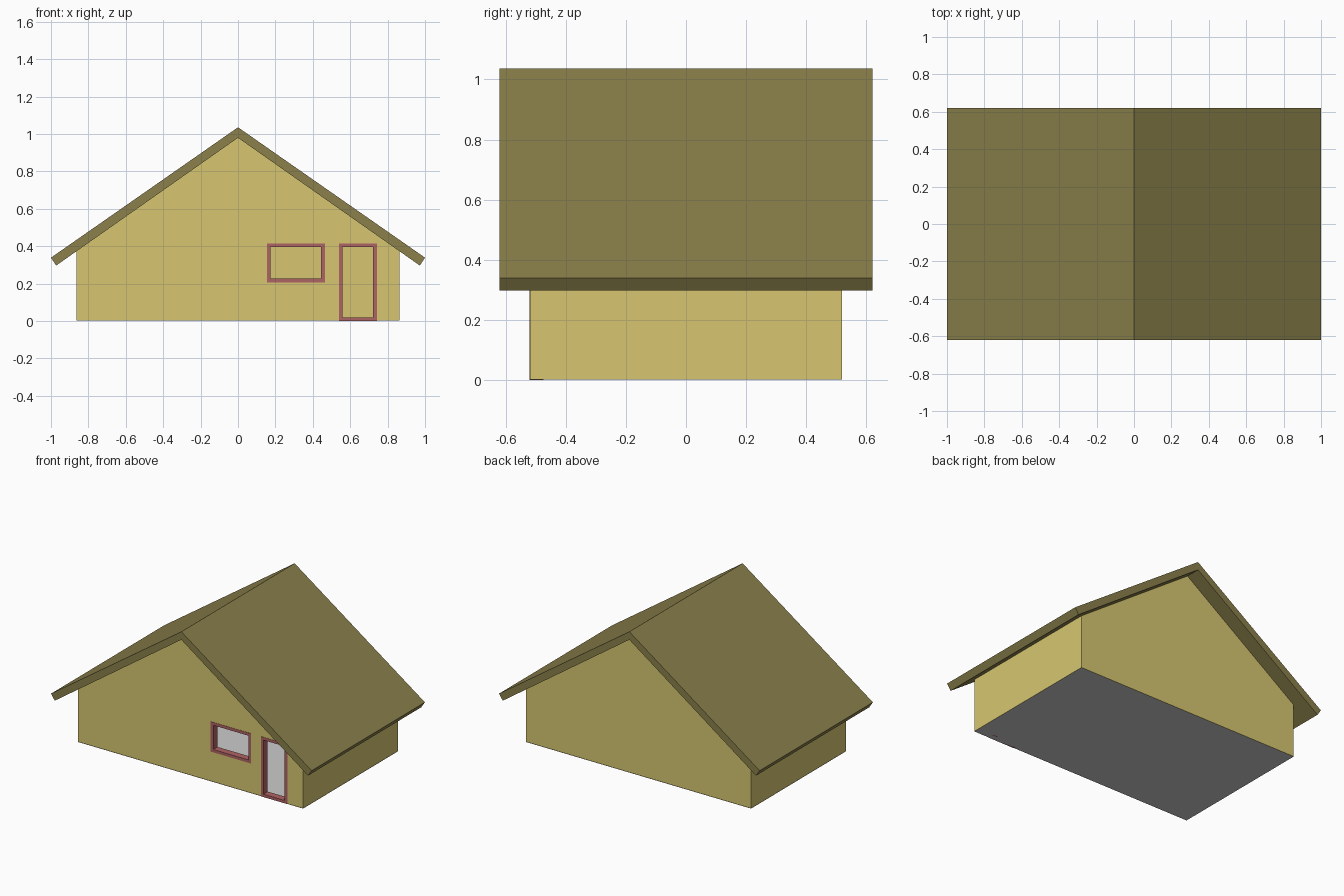
import bpy, bmesh

if "Cube" in bpy.data.objects:
    bpy.data.objects.remove(bpy.data.objects["Cube"])


def material(name, rgb):
    m = bpy.data.materials.new(name)
    m.diffuse_color = (*rgb, 1)
    m.use_nodes = True
    m.node_tree.nodes["Principled BSDF"].inputs["Base Color"].default_value = m.diffuse_color
    return m


WALL = material("wall_yellow", (0.68, 0.565, 0.165))
ROOF = material("roof_brown", (0.258, 0.216, 0.07))
TRIM = material("trim_red", (0.43, 0.127, 0.127))

HX, HY, T = 0.863, 0.519, 0.045     # half width, half depth, wall thickness
APEX, EAVE, BASE = 0.98, 0.376, 0.002


def rect(x0, z0, x1, z1):
    return [(x0, z0), (x1, z0), (x1, z1), (x0, z1)]


def extrude_profile(name, loops, y0, y1, mat):
    """Extrude x-z outlines (first outer, others holes) from y0 to y1."""
    cu = bpy.data.curves.new(name + "_profile", 'CURVE')
    cu.dimensions = '2D'
    cu.fill_mode = 'BOTH'
    cu.extrude = (y1 - y0) / 2
    for pts in loops:
        s = cu.splines.new('POLY')
        s.points.add(len(pts) - 1)
        for p, (x, z) in zip(s.points, pts):
            p.co = (x, z, 0, 1)
        s.use_cyclic_u = True
        s.use_smooth = False
    tmp = bpy.data.objects.new(name + "_tmp", cu)
    me = bpy.data.meshes.new_from_object(tmp)
    bpy.data.objects.remove(tmp)
    bm = bmesh.new()
    bm.from_mesh(me)
    for v in bm.verts:
        x, z, d = v.co
        v.co = (x, (y0 + y1) / 2 - d, z)
    bmesh.ops.remove_doubles(bm, verts=bm.verts, dist=1e-5)
    bmesh.ops.recalc_face_normals(bm, faces=bm.faces)
    for f in bm.faces:
        f.smooth = False
        f.material_index = 0
    bm.to_mesh(me)
    bm.free()
    me.name = name
    me.materials.clear()
    me.materials.append(mat)
    ob = bpy.data.objects.new(name, me)
    bpy.context.collection.objects.link(ob)
    return ob


# Openings (outer size of the frames)
win = (0.155, 0.207, 0.465, 0.415)
door = (0.54, 0.0, 0.743, 0.415)
FW = 0.02

# Gable walls: the front has a door notch and a window hole
top = [(HX, BASE), (HX, EAVE), (0, APEX), (-HX, EAVE), (-HX, BASE)]
notch = [(door[0], BASE), (door[0], door[3]), (door[2], door[3]), (door[2], BASE)]
extrude_profile("front_wall", [top + notch, rect(*win)], -HY, -HY + T, WALL)
extrude_profile("back_wall", [top], HY - T, HY, WALL)

# Side walls with sloped tops under the roof
inner_top = EAVE + T * (APEX - EAVE) / HX
for side, sx in (("left", -1), ("right", 1)):
    prof = [(sx * HX, BASE), (sx * HX, EAVE),
            (sx * (HX - T), inner_top), (sx * (HX - T), BASE)]
    extrude_profile(side + "_wall", [prof], -HY + T, HY - T, WALL)

# Window and door frames, through the wall thickness
for name, (x0, z0, x1, z1) in (("window_frame", win), ("door_frame", door)):
    extrude_profile(name, [rect(x0, z0, x1, z1),
                           rect(x0 + FW, z0 + FW, x1 - FW, z1 - FW)],
                    -HY - 0.002, -HY + T, TRIM)

# Roof: one chevron slab overhanging on all sides
roof = [(0, 1.036), (1.0, 0.339), (0.972, 0.297), (0, APEX),
        (-0.972, 0.297), (-1.0, 0.339)]
extrude_profile("roof", [roof], -0.621, 0.621, ROOF)

# Floor sheet under the whole house
bpy.ops.mesh.primitive_plane_add(size=2, location=(0, 0, 0))
floor = bpy.context.object
floor.name = "floor"
floor.scale = (HX, HY, 1)
